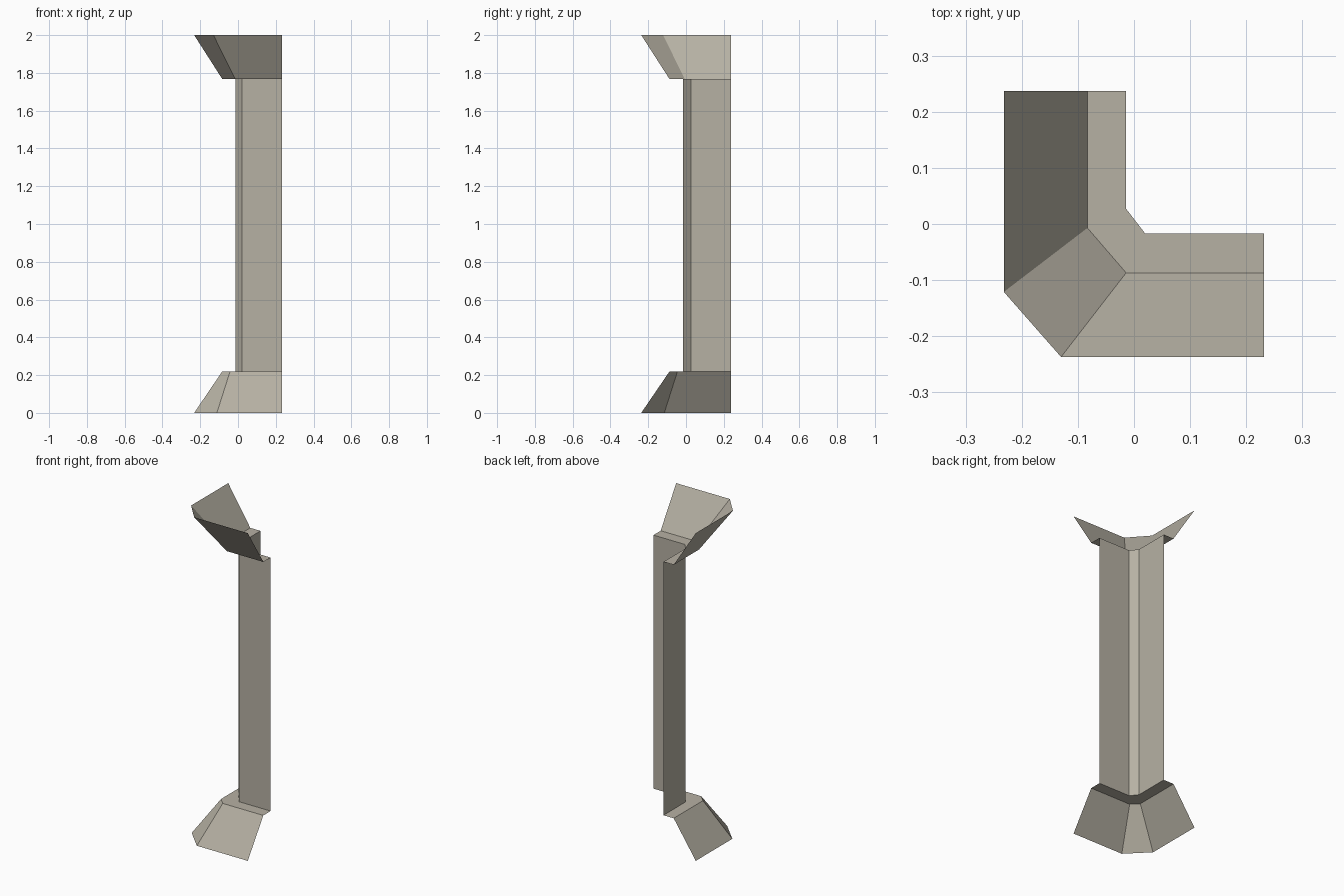
import bpy, bmesh

if "Cube" in bpy.data.objects:
    bpy.data.objects.remove(bpy.data.objects["Cube"])

X_END, Y_END = 0.232, 0.237   # free ends of the two wings

stone = bpy.data.materials.new("warm_grey_stone")
stone.diffuse_color = (0.47, 0.44, 0.37, 1)
stone.use_nodes = True
stone.node_tree.nodes["Principled BSDF"].inputs["Base Color"].default_value = stone.diffuse_color


def ring(x, y, cut_x, cut_y, z):
    """L-shaped outline: left wing at x, front wing at y, chamfered corner."""
    return [(x, Y_END, z), (x, cut_y, z), (cut_x, y, z), (X_END, y, z)]


def sheet(name, rings):
    """Open single-sided skin through a stack of outlines."""
    bm = bmesh.new()
    rows = [[bm.verts.new(p) for p in r] for r in rings]
    for a, b in zip(rows, rows[1:]):
        for i in range(len(a) - 1):
            bm.faces.new((a[i], a[i + 1], b[i + 1], b[i]))
    mesh = bpy.data.meshes.new(name)
    bm.to_mesh(mesh)
    bm.free()
    mesh.materials.append(stone)
    obj = bpy.data.objects.new(name, mesh)
    bpy.context.collection.objects.link(obj)
    return obj


def shaft_ring(z):
    return ring(-0.014, -0.017, 0.02, 0.027, z)


# flared foot with its ledge
sheet("base", [ring(-0.232, -0.237, -0.112, -0.115, 0),
               ring(-0.083, -0.087, -0.042, -0.045, 0.22),
               shaft_ring(0.22)])
# chamfered corner shaft
sheet("shaft", [shaft_ring(0.22), shaft_ring(1.767)])
# flared head with its ledge
sheet("capital", [shaft_ring(1.767),
                  ring(-0.083, -0.087, -0.014, -0.007, 1.767),
                  ring(-0.232, -0.237, -0.13, -0.121, 2.0)])
